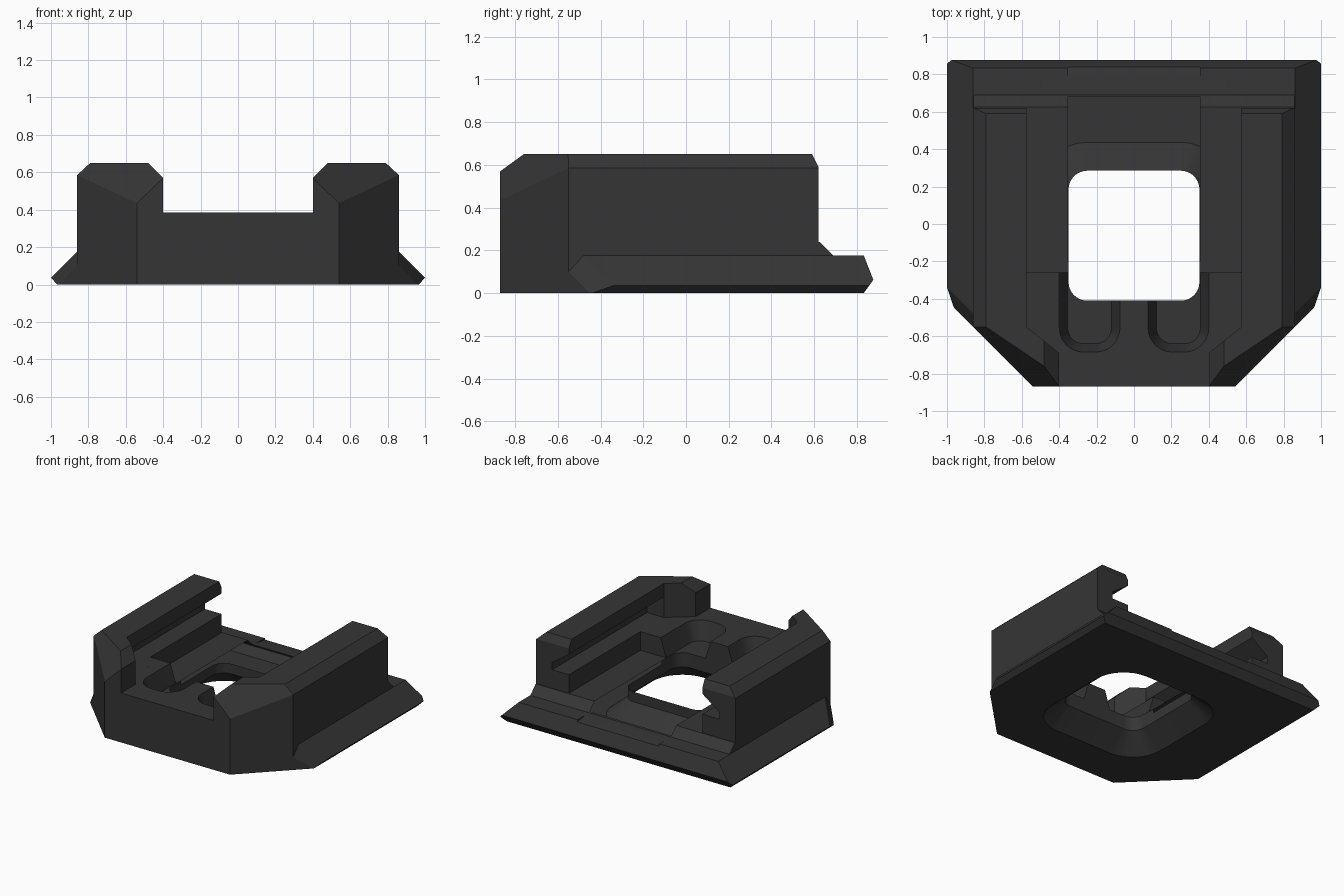
import bpy, bmesh, math

if "Cube" in bpy.data.objects:
    bpy.data.objects.remove(bpy.data.objects["Cube"])

mat = bpy.data.materials.new("charcoal plastic")
mat.diffuse_color = (0.036, 0.036, 0.036, 1)
mat.use_nodes = True
mat.node_tree.nodes["Principled BSDF"].inputs["Base Color"].default_value = mat.diffuse_color


def finish(bm, name):
    bmesh.ops.recalc_face_normals(bm, faces=bm.faces[:])
    me = bpy.data.meshes.new(name)
    bm.to_mesh(me)
    bm.free()
    ob = bpy.data.objects.new(name, me)
    bpy.context.collection.objects.link(ob)
    me.materials.append(mat)
    return ob


def convex(name, planes):
    """Large cube trimmed by (point, outward normal) planes."""
    bm = bmesh.new()
    bmesh.ops.create_cube(bm, size=6)
    for co, no in planes:
        geom = bm.verts[:] + bm.edges[:] + bm.faces[:]
        bmesh.ops.bisect_plane(bm, geom=geom, plane_co=co, plane_no=no, clear_outer=True)
        bmesh.ops.holes_fill(bm, edges=[e for e in bm.edges if e.is_boundary])
    bmesh.ops.remove_doubles(bm, verts=bm.verts[:], dist=0.0005)
    return finish(bm, name)


def both(co, no):
    """A plane and its mirror image across x = 0."""
    return [(co, no), ((-co[0], co[1], co[2]), (-no[0], no[1], no[2]))]


def loft(name, rings):
    """Closed solid through matching rings of points."""
    bm = bmesh.new()
    vs = [[bm.verts.new(p) for p in r] for r in rings]
    n = len(vs[0])
    for a, b in zip(vs, vs[1:]):
        for i in range(n):
            bm.faces.new((a[i], a[(i + 1) % n], b[(i + 1) % n], b[i]))
    bm.faces.new(vs[0])
    bm.faces.new(vs[-1])
    return finish(bm, name)


def mirrored(half):
    return half + [(-x, v) for x, v in reversed(half)]


def along_y(name, pts, y0, y1):
    return loft(name, [[(x, y, z) for x, z in pts] for y in (y0, y1)])


def along_z(name, pts, z0, z1):
    return loft(name, [[(x, y, z) for x, y in pts] for z in (z0, z1)])


def rounded(x0, x1, y0, y1, r, z, seg=8):
    pts = []
    corners = ((x1 - r, y1 - r), (x0 + r, y1 - r), (x0 + r, y0 + r), (x1 - r, y0 + r))
    for k, (cx, cy) in enumerate(corners):
        for i in range(seg + 1):
            a = math.pi / 2 * (k + i / seg)
            pts.append((cx + r * math.cos(a), cy + r * math.sin(a), z))
    return pts


def combine(target, other, op):
    m = target.modifiers.new(op.lower(), 'BOOLEAN')
    m.object, m.operation, m.solver = other, op, 'EXACT'
    bpy.context.view_layer.objects.active = target
    bpy.ops.object.modifier_apply(modifier=m.name)
    bpy.data.objects.remove(other, do_unlink=True)


floor_plane = ((0, 0, 0), (0, 0, -1))
front_plane = ((0, -0.87, 0), (0, -1, 0))
corner = both((0.54, -0.87, 0), (1, -1, 0))

# Main body with chamfered corners and top edges
mount = convex("shoe_mount", [floor_plane, front_plane,
    ((0, 0, 0.65), (0, 0, 1)), ((0, 0.62, 0), (0, 1, 0)),
    ((0, 0.62, 0.59), (0, 0.06, 0.03))]
    + both((0.86, 0, 0), (1, 0, 0)) + corner
    + both((0.86, 0, 0.585), (0.065, 0, 0.07))
    + both((0.54, -0.87, 0.435), (0.0523, -0.0778, 0.0544)))

# Flared base flange
flange = convex("flange", [floor_plane, front_plane,
    ((0, 0, 0.175), (0, 0, 1)),
    ((0, 0.877, 0.062), (0, 0.115, 0.045)), ((0, 0.877, 0.062), (0, 0.062, -0.045))]
    + corner
    + both((1, 0, 0.036), (1, 0, 1)) + both((1, 0, 0.036), (0.036, 0, -0.034))
    + both((1, -0.34, 0.035), (0.0145, -0.0075, 0.007)))
combine(mount, flange, 'UNION')

# Sloped step at the rear of the body
step = convex("rear_step", [((0, 0, 0.02), (0, 0, -1)), ((0, 0, 0.24), (0, 0, 1)),
    ((0, -0.3, 0), (0, -1, 0)), ((0, 0.69, 0.175), (0, 1, 1))]
    + both((0.859, 0, 0), (1, 0, 0)))
combine(mount, step, 'UNION')

# Central window, flared underneath: cut straight through, then widened
cutters = [
    loft("window", [rounded(-0.35, 0.35, -0.41, 0.285, 0.1, z) for z in (-0.5, 1.5)]),
    loft("window_flare", [rounded(-0.35 - d, 0.35 + d, -0.41 - d, 0.285 + d, 0.1 + d, z)
                          for z, d in ((-0.02, 0.175), (0.14, -0.01))]),
]

# Two tapered pockets open toward the window
for s in (-1, 1):
    rings = []
    for z, d in ((0.242, 0.045), (0.43, -0.014)):
        x = sorted((s * (0.075 + d), s * (0.4 - d)))
        rings.append(rounded(x[0], x[1], -0.685 + d, -0.06, 0.13 - d, z))
    cutters.append(loft("pocket", rings))

# Undercut rail channel, lowered floor, front opening and its chamfered lips
cutters += [
    along_z("front_opening", mirrored([(0.574, -0.4), (0.574, -0.55), (0.4, -0.69), (0.4, -1)]), 0.385, 1.1),
    along_y("channel", mirrored([(0.575, 1), (0.575, 0.545), (0.72, 0.44), (0.72, 0.3852)]), -0.548, 2),
    along_y("lip_chamfer", mirrored([(0.58, 0.75), (0.39, 0.56)]), -1, -0.5),
    along_y("lower_floor", mirrored([(0.5752, 0.5), (0.5752, 0.24)]), -0.26, 2),
]
# Central ramped groove
ramp = [(-0.2, 0.21), (0.49, 0.21), (0.84, 0.16), (1.2, 0.108), (1.2, 0.6), (-0.2, 0.6)]
cutters.append(loft("ramp", [[(x, y, z) for y, z in ramp] for x in (-0.352, 0.352)]))

for c in cutters:
    combine(mount, c, 'DIFFERENCE')

bpy.ops.object.select_all(action='DESELECT')
mount.select_set(True)
bpy.context.view_layer.objects.active = mount
bpy.ops.object.shade_smooth_by_angle(angle=math.radians(20))
